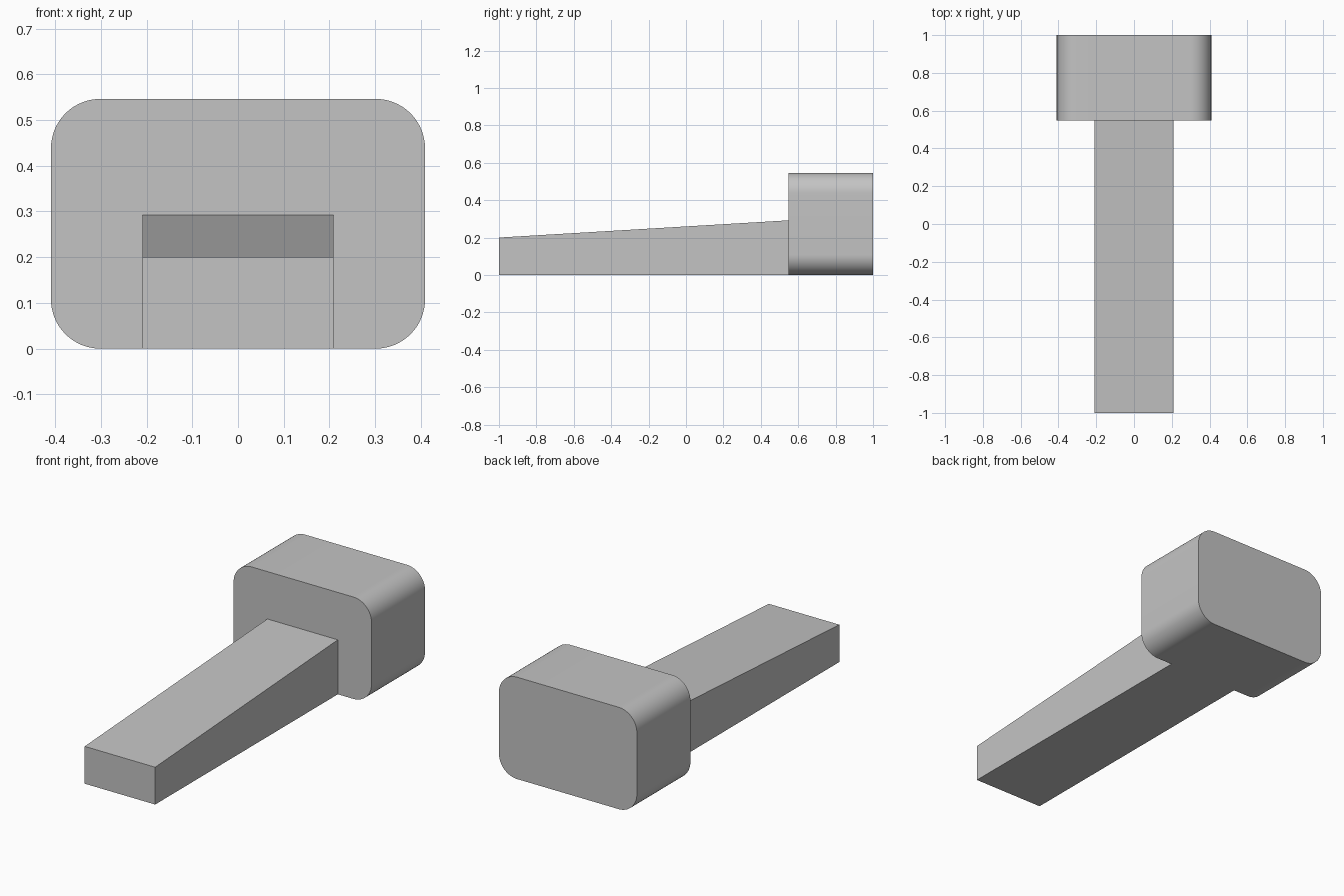
import bpy
import bmesh
import math

cube = bpy.data.objects.get("Cube")
if cube:
    bpy.data.objects.remove(cube, do_unlink=True)

grey = bpy.data.materials.new("plain_grey")
grey.use_nodes = True
colour = (0.55, 0.55, 0.55, 1)
grey.diffuse_color = colour
grey.node_tree.nodes["Principled BSDF"].inputs["Base Color"].default_value = colour


def extrude_profile(name, points, direction):
    """Extrude a closed planar outline into a solid."""
    bm = bmesh.new()
    face = bm.faces.new([bm.verts.new(p) for p in points])
    result = bmesh.ops.extrude_face_region(bm, geom=[face], use_keep_orig=True)
    moved = [v for v in result["geom"] if isinstance(v, bmesh.types.BMVert)]
    bmesh.ops.translate(bm, verts=moved, vec=direction)
    bmesh.ops.recalc_face_normals(bm, faces=bm.faces)
    mesh = bpy.data.meshes.new(name)
    bm.to_mesh(mesh)
    bm.free()
    mesh.materials.append(grey)
    obj = bpy.data.objects.new(name, mesh)
    bpy.context.collection.objects.link(obj)
    return obj


# Rounded head block
half_width, height, radius, steps = 0.409, 0.546, 0.108, 16
front, back = 0.547, 1.0
outline = []
corners = [(1, 1), (-1, 1), (-1, -1), (1, -1)]
for i, (sx, sz) in enumerate(corners):
    cx = sx * (half_width - radius)
    cz = height / 2 + sz * (height / 2 - radius)
    for k in range(steps + 1):
        a = math.pi / 2 * (i + k / steps)
        outline.append((cx + radius * math.cos(a), front, cz + radius * math.sin(a)))
head = extrude_profile("head_block", outline, (0, back - front, 0))

bpy.ops.object.select_all(action="DESELECT")
head.select_set(True)
bpy.context.view_layer.objects.active = head
bpy.ops.object.shade_smooth_by_angle(angle=math.radians(30))

# Tapered handle, flat underneath and rising towards the head
side = [(-1, 0), (front, 0), (front, 0.292), (-1, 0.2)]
extrude_profile("tapered_handle", [(-0.209, y, z) for y, z in side], (0.418, 0, 0))
